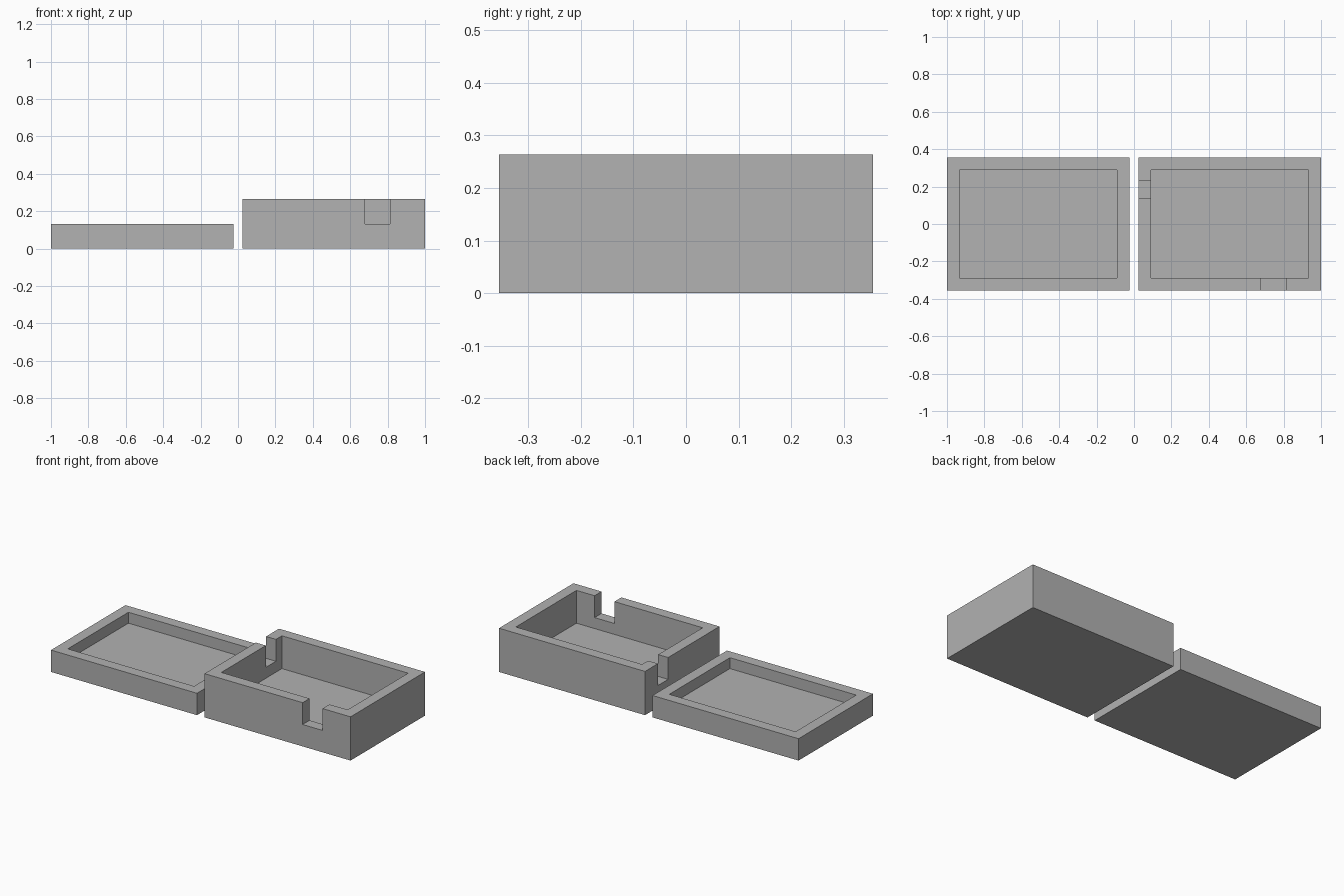
import bpy
import bmesh
from mathutils import Matrix, Vector

cube = bpy.data.objects.get("Cube")
if cube:
    bpy.data.objects.remove(cube)

grey = bpy.data.materials.new("plain grey")
grey.use_nodes = True
colour = (0.445, 0.445, 0.445, 1)
grey.diffuse_color = colour
grey.node_tree.nodes["Principled BSDF"].inputs["Base Color"].default_value = colour

LENGTH, DEPTH, WALL = 0.975, 0.71, 0.066


def block(name, low, high):
    """Axis-aligned box between two opposite corners."""
    low, high = Vector(low), Vector(high)
    bm = bmesh.new()
    bmesh.ops.create_cube(bm, size=1, matrix=Matrix.Translation((low + high) / 2)
                          @ Matrix.Diagonal((high - low).to_4d()))
    mesh = bpy.data.meshes.new(name)
    bm.to_mesh(mesh)
    bm.free()
    mesh.materials.append(grey)
    obj = bpy.data.objects.new(name, mesh)
    bpy.context.collection.objects.link(obj)
    return obj


def cut(target, name, low, high):
    """Subtract a hidden block from the target."""
    cutter = block(name, low, high)
    cutter.hide_render = True
    cutter.hide_set(True)
    cutter.display_type = 'WIRE'
    mod = target.modifiers.new(name, 'BOOLEAN')
    mod.operation = 'DIFFERENCE'
    mod.solver = 'EXACT'
    mod.object = cutter
    bpy.context.view_layer.objects.active = target
    bpy.ops.object.modifier_apply(modifier=name)
    bpy.data.objects.remove(cutter)


def tray(name, left, height):
    """Open tray with equal wall and floor thickness."""
    y = DEPTH / 2
    obj = block(name, (left, -y, 0), (left + LENGTH, y, height))
    cut(obj, name + "_cavity", (left + WALL, WALL - y, WALL),
        (left + LENGTH - WALL, y - WALL, height + 0.1))
    return obj


# Shallow lid lying upside down, and the deep base beside it
lid = tray("lid", -1, 0.132)
base = tray("base", 1 - LENGTH, 0.264)

# Cable openings in the front wall and the inner side wall of the base
cut(base, "front_notch", (0.68, -0.4, 0.132), (0.813, -0.25, 0.4))
cut(base, "side_notch", (0.0, 0.135, 0.132), (0.12, 0.232, 0.4))
